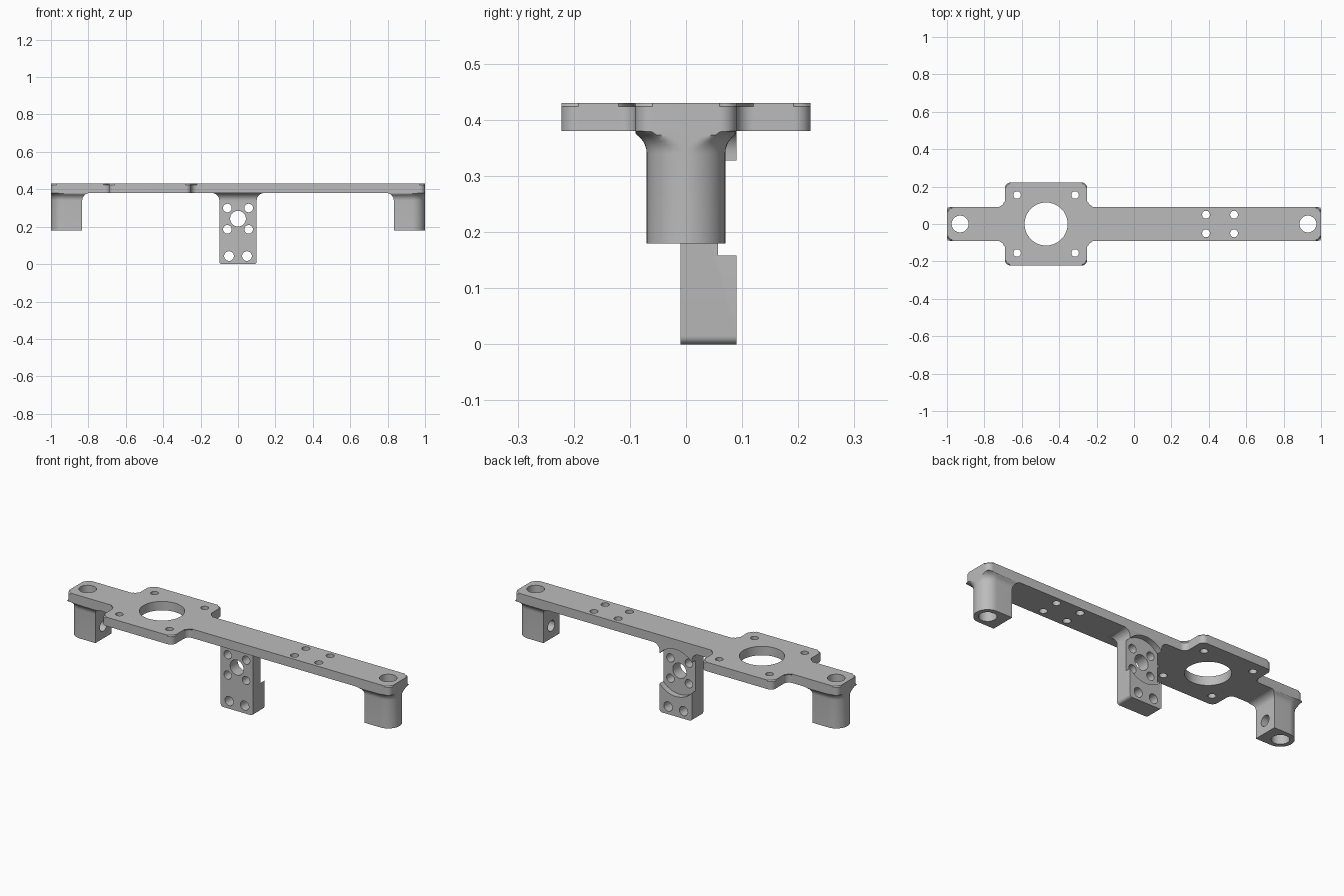
import bpy
import bmesh
from math import sin, cos, pi, radians
from mathutils import Vector, Matrix

cube = bpy.data.objects.get("Cube")
if cube:
    bpy.data.objects.remove(cube, do_unlink=True)

grey = bpy.data.materials.new("Plain grey")
grey.use_nodes = True
grey.diffuse_color = (0.5, 0.5, 0.5, 1)
grey.node_tree.nodes["Principled BSDF"].inputs["Base Color"].default_value = (0.5, 0.5, 0.5, 1)

UNDER, TOP = 0.38, 0.43      # plate underside and top
HALF = 0.09                  # half width of the bar
FILLET = 0.04


def new_object(name, bm):
    bmesh.ops.recalc_face_normals(bm, faces=bm.faces[:])
    mesh = bpy.data.meshes.new(name)
    bm.to_mesh(mesh)
    bm.free()
    mesh.materials.append(grey)
    obj = bpy.data.objects.new(name, mesh)
    bpy.context.collection.objects.link(obj)
    return obj


def loft(bm, rings):
    """Closed solid through rings of equal point count."""
    loops = [[bm.verts.new(p) for p in ring] for ring in rings]
    for a, b in zip(loops, loops[1:]):
        for i in range(len(a)):
            j = (i + 1) % len(a)
            bm.faces.new((a[i], a[j], b[j], b[i]))
    bm.faces.new(loops[0][::-1])
    return bm.faces.new(loops[-1])


def drill(obj, centre, radius, axis, depth, segments=40):
    """Cut a round hole and discard the cutter."""
    bm = bmesh.new()
    bmesh.ops.create_cone(bm, cap_ends=True, segments=segments, radius1=radius,
                          radius2=radius, depth=depth)
    turn = Vector((0, 0, 1)).rotation_difference(Vector(axis)).to_matrix().to_4x4()
    bmesh.ops.transform(bm, verts=bm.verts[:], matrix=Matrix.Translation(centre) @ turn)
    cutter = new_object("hole_cutter", bm)
    cutter.hide_render = True
    mod = obj.modifiers.new("hole", "BOOLEAN")
    mod.operation, mod.solver, mod.object = "DIFFERENCE", "EXACT", cutter
    bpy.context.view_layer.objects.active = obj
    bpy.ops.object.modifier_apply(modifier=mod.name)
    bpy.data.objects.remove(cutter, do_unlink=True)


def smooth(obj):
    bpy.ops.object.select_all(action="DESELECT")
    obj.select_set(True)
    bpy.context.view_layer.objects.active = obj
    bpy.ops.object.shade_smooth_by_angle(angle=radians(30))


def rounded(corners, r, steps=8):
    """Round every right-angled corner, inner or outer."""
    out = []
    for i, c in enumerate(corners):
        c = Vector(c)
        u = (Vector(corners[i - 1]) - c).normalized() * r
        v = (Vector(corners[(i + 1) % len(corners)]) - c).normalized() * r
        for k in range(steps + 1):
            t = k / steps * pi / 2
            out.append(c + u * (1 - sin(t)) + v * (1 - cos(t)))
    return out


def flare(steps=8):
    """Heights and outward offsets of the fillet under the plate."""
    for k in range(steps + 1):
        t = k / steps * pi / 2
        yield UNDER - FILLET + FILLET * sin(t), FILLET * (1 - cos(t))


# Plate: bar with a wider motor pad, chamfered along the top
left, right, wide = -0.69, -0.25, 0.222
side = [(-1, HALF), (left, HALF), (left, wide), (right, wide), (right, HALF), (1, HALF)]
outline = rounded(side + [(x, -y) for x, y in reversed(side)], 0.03)
bm = bmesh.new()
top_face = loft(bm, [[(p.x, p.y, z) for p in outline] for z in (UNDER, TOP)])
bmesh.ops.bevel(bm, geom=list(top_face.edges), offset=0.006, segments=1, affect="EDGES")
plate = new_object("plate", bm)
up = (0, 0, 1)
drill(plate, (-0.47, 0, 0.4), 0.115, up, 0.3, 64)
for s in (-1, 1):
    drill(plate, (0.93 * s, 0, 0.4), 0.045, up, 0.3)
    for x in (-0.625, -0.315):
        drill(plate, (x, 0.155 * s, 0.4), 0.02, up, 0.3, 24)
    for x in (0.385, 0.535):
        drill(plate, (x, 0.05 * s, 0.4), 0.021, up, 0.3, 24)
smooth(plate)


# Legs: round outside, flat inside, bored through with a cross hole inside
def leg_ring(s, z, grow):
    r = 0.07 + grow
    pts = [(0.833 - grow, -r)]
    pts += [(0.93 + r * cos(a), r * sin(a))
            for a in (-pi / 2 + pi * k / 24 for k in range(25))]
    pts.append((0.833 - grow, r))
    return [(s * min(x, 1), max(-HALF, min(HALF, y)), z) for x, y in pts]


for s, name in ((-1, "right_leg"), (1, "left_leg")):
    bm = bmesh.new()
    loft(bm, [leg_ring(s, 0.18, 0)] + [leg_ring(s, z, g) for z, g in flare()])
    leg = new_object(name, bm)
    drill(leg, (0.93 * s, 0, 0.28), 0.045, up, 0.4)
    drill(leg, (0.84 * s, 0, 0.25), 0.03, (1, 0, 0), 0.16, 32)
    smooth(leg)


# Centre bracket: rounded foot, filleted top, round pocket in the back
def bracket_ring(z, grow):
    x, front = 0.1 + grow, -0.01 - max(grow, 0)
    return [(-x, front, z), (x, front, z), (x, HALF, z), (-x, HALF, z)]


foot = 0.015
angles = [k / 6 * pi / 2 for k in range(7)]
rings = [bracket_ring(foot * (1 - cos(a)), foot * (sin(a) - 1)) for a in angles]
rings += [bracket_ring(z, g) for z, g in flare()]
bm = bmesh.new()
loft(bm, rings)
bracket = new_object("centre_bracket", bm)
back = (0, 1, 0)
mid = 0.243
drill(bracket, (0, 0.157, mid), 0.131, back, 0.2, 64)
drill(bracket, (0, 0, mid), 0.042, back, 0.4)
for s in (-1, 1):
    drill(bracket, (0.048 * s, 0, 0.043), 0.026, back, 0.4, 32)
    for dz in (-0.057, 0.057):
        drill(bracket, (0.057 * s, 0, mid + dz), 0.023, back, 0.4, 32)
smooth(bracket)
